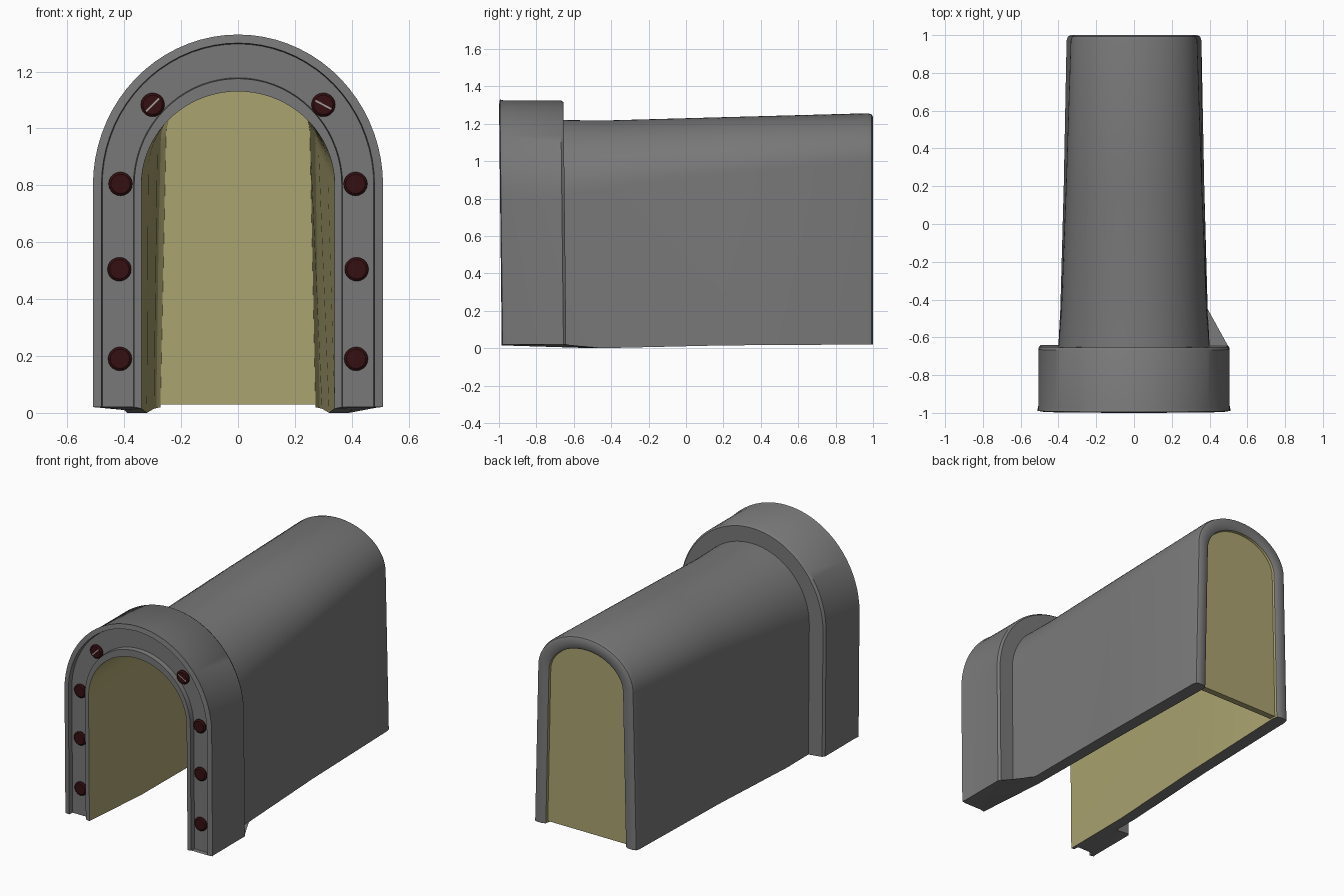
import bpy, bmesh, math

if "Cube" in bpy.data.objects:
    bpy.data.objects.remove(bpy.data.objects["Cube"])


def mat(name, col):
    m = bpy.data.materials.new(name)
    m.diffuse_color = (*col, 1)
    m.use_nodes = True
    m.node_tree.nodes["Principled BSDF"].inputs["Base Color"].default_value = m.diffuse_color
    return m


GREY = mat("stone grey", (0.19, 0.19, 0.19))
YELLOW = mat("pale yellow", (0.41, 0.37, 0.165))
RED = mat("dark red", (0.035, 0.005, 0.006))
LIGHT = mat("slot grey", (0.35, 0.33, 0.33))
N = 36  # segments round the arch


def slant(y, z):
    # the front collar leans forward a little towards the top
    return y + 0.015 * (1 - z / 1.33) if y < -0.6 else y


def arch(y, base_w, spring_w, spring, top, bottom):
    """Open arch outline from left foot over the crown to right foot."""
    pts = [(-base_w, bottom)]
    for i in range(N + 1):
        a = math.pi * (1 - i / N)
        pts.append((spring_w * math.cos(a), spring + (top - spring) * math.sin(a)))
    pts.append((base_w, bottom))
    return [(x, slant(y, z), z) for x, z in pts]


def finish(bm, name, mats, smooth=True):
    bmesh.ops.recalc_face_normals(bm, faces=bm.faces)
    me = bpy.data.meshes.new(name)
    bm.to_mesh(me)
    bm.free()
    for m in mats:
        me.materials.append(m)
    ob = bpy.data.objects.new(name, me)
    bpy.context.collection.objects.link(ob)
    if smooth:
        bpy.ops.object.select_all(action='DESELECT')
        ob.select_set(True)
        bpy.context.view_layer.objects.active = ob
        bpy.ops.object.shade_smooth_by_angle(angle=math.radians(35))
    return ob


# Tunnel shell: y, foot half width, spring half width, spring z, top z, foot z
stations = [
    (-1.0, .34, .34, .80, 1.13, .015),      # inner lip of collar
    (-1.0, .365, .365, .80, 1.175, .02),
    (-.97, .368, .368, .80, 1.178, .02),    # channel floor
    (-.97, .477, .477, .80, 1.297, .02),
    (-1.0, .48, .48, .80, 1.30, .02),       # outer lip
    (-.995, .51, .51, .80, 1.33, .02),
    (-.975, .506, .506, .80, 1.325, .02),
    (-.67, .506, .506, .80, 1.325, .02),
    (-.655, .495, .495, .80, 1.315, .02),   # back of collar
    (-.655, .40, .40, .82, 1.22, .01),
    (-.45, .39, .385, .85, 1.217, 0),       # body
    (.2, .372, .36, .93, 1.235, .015),
    (.97, .357, .335, 1.0, 1.256, .02),
    (.993, .35, .328, 1.0, 1.25, .02),      # rounded rear rim
    (1.0, .335, .313, 1.0, 1.236, .02),
    (1.0, .295, .274, .99, 1.195, .02),
    (.99, .278, .257, .98, 1.178, .02),
    (.96, .272, .252, .98, 1.172, .02),     # lining, running forwards
    (.2, .295, .283, .92, 1.155, .015),
    (-.5, .32, .315, .85, 1.138, 0),
]
LINING_START = 16
bm = bmesh.new()
rings = [[bm.verts.new(p) for p in arch(*s)] for s in stations]
for k, ring in enumerate(rings):
    nxt = rings[(k + 1) % len(rings)]
    for i in range(len(ring) - 1):
        f = bm.faces.new((ring[i], ring[i + 1], nxt[i + 1], nxt[i]))
        f.material_index = 1 if k >= LINING_START else 0
for end in (0, -1):  # undersides of both feet
    f = bm.faces.new([r[end] for r in rings])
    bmesh.ops.triangulate(bm, faces=[f])
finish(bm, "tunnel_shell", [GREY, YELLOW])

# Rear panel, slightly recessed behind the rim
bm = bmesh.new()
face = bm.faces.new([bm.verts.new(p) for p in arch(.935, .285, .265, .98, 1.182, .03)])
ext = bmesh.ops.extrude_face_region(bm, geom=[face], use_keep_orig=True)
bmesh.ops.translate(bm, vec=(0, .04, 0),
                    verts=[v for v in ext["geom"] if isinstance(v, bmesh.types.BMVert)])
finish(bm, "rear_panel", [YELLOW], smooth=False)


def disc(name, x, z):
    """Shallow domed bolt head lying in the channel."""
    bm = bmesh.new()
    prev = None
    for r, y in ((.042, -.955), (.042, -.978), (.034, -.985)):
        ring = [bm.verts.new((x + r * math.cos(a), slant(y, z), z + r * math.sin(a)))
                for a in (2 * math.pi * i / 20 for i in range(20))]
        if prev:
            for i in range(20):
                j = (i + 1) % 20
                bm.faces.new((prev[i], prev[j], ring[j], ring[i]))
        else:
            bm.faces.new(ring)
        prev = ring
    bm.faces.new(prev)
    finish(bm, name, [RED])


# Bolts round the collar, mirrored left and right
for n, (x, z) in enumerate([(.415, .19), (.417, .505), (.413, .805), (.30, 1.083)]):
    for side, s in (("left", -1), ("right", 1)):
        disc(f"bolt_{side}_{n + 1}", s * x, z)

# Thin slots on the two upper bolts
for side, x, ang in (("left", -.30, 45), ("right", .30, -28)):
    bm = bmesh.new()
    a = math.radians(ang)
    c, s = math.cos(a), math.sin(a)
    bm.faces.new([bm.verts.new((x + u * c - v * s, slant(-.986, 1.083), 1.083 + u * s + v * c))
                  for u, v in ((-.032, -.003), (.032, -.003), (.032, .003), (-.032, .003))])
    finish(bm, f"bolt_slot_{side}", [LIGHT], smooth=False)
